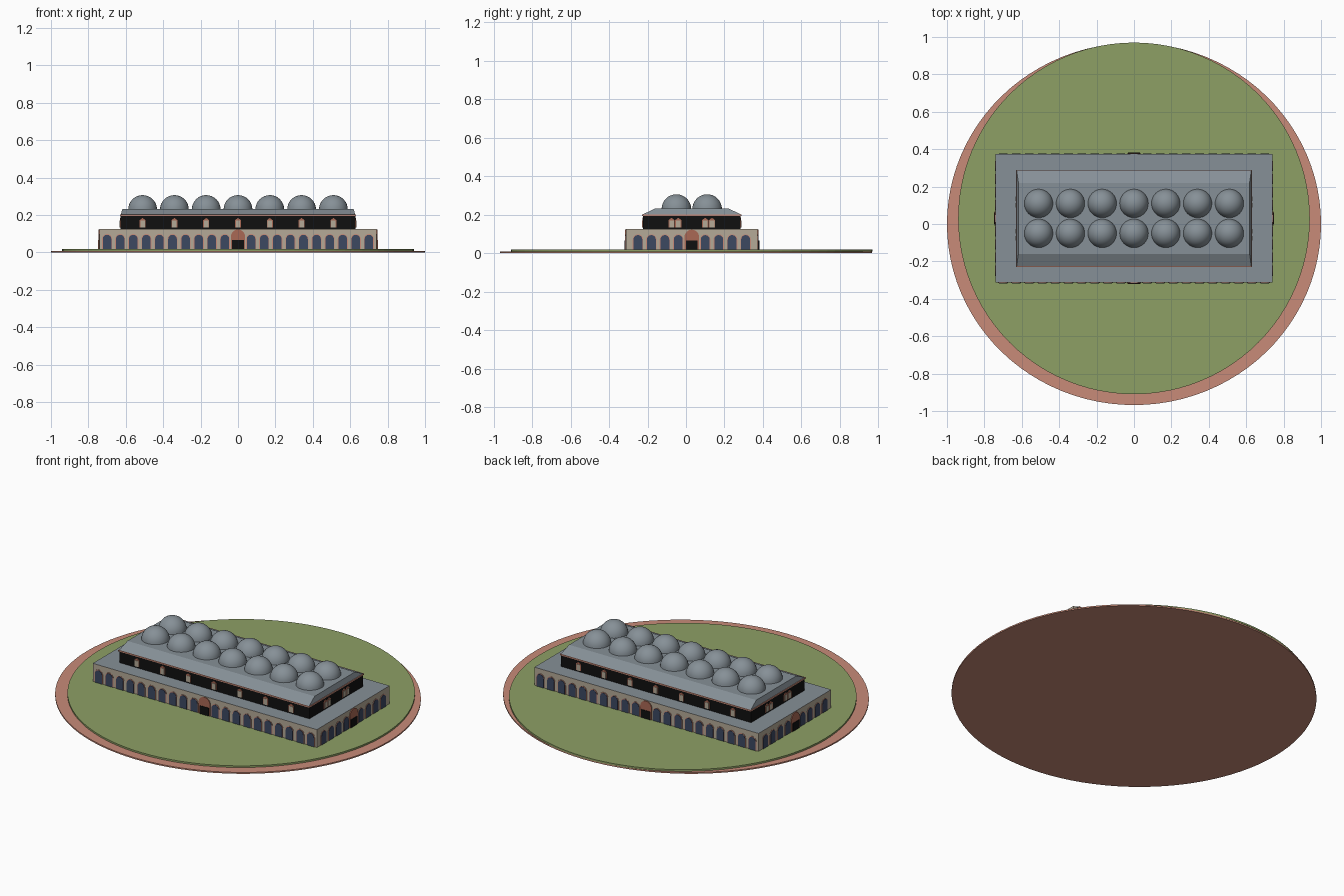
import bpy, bmesh, math
from mathutils import Matrix, Vector

if "Cube" in bpy.data.objects:
    bpy.data.objects.remove(bpy.data.objects["Cube"])


def material(name, rgb):
    m = bpy.data.materials.new(name)
    m.diffuse_color = (*rgb, 1)
    m.use_nodes = True
    m.node_tree.nodes["Principled BSDF"].inputs["Base Color"].default_value = m.diffuse_color
    return m


TERRACOTTA = material("terracotta", (0.58, 0.26, 0.19))
GREEN = material("grass_green", (0.27, 0.35, 0.13))
GREY = material("roof_grey", (0.24, 0.28, 0.31))
BEIGE = material("stone_beige", (0.46, 0.40, 0.31))
BLUE = material("window_blue", (0.045, 0.065, 0.12))
BLACK = material("black", (0.005, 0.005, 0.005))
BRICK = material("brick_red", (0.40, 0.14, 0.09))

CY = 0.03  # the building sits slightly behind the middle


def finish(name, bm, *mats):
    bmesh.ops.recalc_face_normals(bm, faces=bm.faces)
    me = bpy.data.meshes.new(name)
    bm.to_mesh(me)
    bm.free()
    for m in mats:
        me.materials.append(m)
    ob = bpy.data.objects.new(name, me)
    bpy.context.collection.objects.link(ob)
    return ob


def prism(bm, outline, depth):
    """Extrude a closed outline of 3D points along a vector."""
    face = bm.faces.new([bm.verts.new(p) for p in outline])
    ext = bmesh.ops.extrude_face_region(bm, geom=[face])
    verts = [v for v in ext["geom"] if isinstance(v, bmesh.types.BMVert)]
    bmesh.ops.translate(bm, verts=verts, vec=depth)
    if face.is_valid is False or len(bm.faces) == 0:
        return
    return face


def disc(name, cy, rx, ry, z0, z1, mat):
    bm = bmesh.new()
    n = 96
    ring = [(rx * math.cos(2 * math.pi * i / n), cy + ry * math.sin(2 * math.pi * i / n), z0)
            for i in range(n)]
    prism(bm, ring, Vector((0, 0, z1 - z0)))
    return finish(name, bm, mat)


def frustum(name, hx, hy, z0, z1, mats, tx=None, ty=None):
    """Block centred on the building, optionally narrower on top."""
    tx, ty = tx or hx, ty or hy
    bm = bmesh.new()
    bmesh.ops.create_cube(bm, size=2)
    for v in bm.verts:
        top = v.co.z > 0
        v.co = ((tx if top else hx) * v.co.x, (ty if top else hy) * v.co.y + CY, z1 if top else z0)
    for f in bm.faces:
        if len(mats) > 1 and f.calc_center_median().z > z1 - 0.001:
            f.material_index = 1
    return finish(name, bm, *mats)


def arch(w, z0, z1, steps=8):
    """Round-headed outline in the local x-z plane."""
    r = w / 2
    pts = [(-r, z0), (r, z0)]
    pts += [(r * math.cos(math.pi * i / steps), z1 - r + r * math.sin(math.pi * i / steps))
            for i in range(steps + 1)]
    return pts


def rect(w, z0, z1):
    return [(-w / 2, z0), (w / 2, z0), (w / 2, z1), (-w / 2, z1)]


def gable(w, z0, z1):
    return [(-w / 2, z0), (w / 2, z0), (w / 2, z1 - 0.012), (0, z1), (-w / 2, z1 - 0.012)]


def plates(name, outline, long_pos, short_pos, hx, hy, thick, mat):
    """Repeat a thin wall plate on all four sides of a block."""
    bm = bmesh.new()
    for k in range(4):
        rot = Matrix.Rotation(k * math.pi / 2, 4, 'Z')
        wall, pos = (hy, long_pos) if k % 2 == 0 else (hx, short_pos)
        shift = Vector((0, CY, 0))
        for p in pos:
            pts = [rot @ Vector((x + p, -wall + 0.002, z)) + shift for x, z in outline]
            prism(bm, pts, rot @ Vector((0, -thick - 0.002, 0)))
    return finish(name, bm, mat)


# Ground: paved base and lawn
disc("paved_base", 0.0, 1.0, 0.968, 0.0, 0.008, TERRACOTTA)
disc("lawn", CY, 0.94, 0.94, 0.008, 0.018, GREEN)

# Lower storey with flat roof
HX, HY = 0.74, 0.343
frustum("lower_storey", HX, HY, 0.018, 0.125, [BEIGE, GREY])

# Arcade windows with terracotta surrounds, leaving the middle for the doors
STEP = 0.07
long_side = [s * STEP * i for i in range(1, 11) for s in (-1, 1)]
short_side = [s * STEP * i for i in range(1, 5) for s in (-1, 1)]
plates("arch_surrounds", arch(0.054, 0.018, 0.098), long_side, short_side, HX, HY, 0.002, TERRACOTTA)
plates("arch_windows", arch(0.046, 0.018, 0.094), long_side, short_side, HX, HY, 0.004, BLUE)

# Arched doors in the middle of each side
plates("door_arches", arch(0.076, 0.018, 0.122, 12), [0], [0], HX, HY, 0.005, BRICK)
plates("door_openings", rect(0.062, 0.018, 0.066), [0], [0], HX, HY, 0.008, BLACK)

# Dark upper storey
UX, UY = 0.63, 0.255
frustum("upper_storey", UX - 0.002, UY - 0.002, 0.125, 0.194, [BLACK])
frustum("eaves_trim", UX + 0.001, UY + 0.004, 0.194, 0.201, [TERRACOTTA])

# Small windows of the upper storey
BAY = 0.17
bays = [BAY * i for i in range(-3, 4)]
pairs = [-0.105, -0.07, 0.07, 0.105]
plates("small_window_surrounds", gable(0.032, 0.134, 0.184), bays, pairs, UX, UY, 0.002, BRICK)
plates("small_windows", rect(0.024, 0.134, 0.17), bays, pairs, UX, UY, 0.004, BEIGE)

# Sloped roof
frustum("sloped_roof", UX - 0.003, UY, 0.201, 0.233, [GREY], UX - 0.012, 0.19)

# Two rows of domes
bm = bmesh.new()
for x in bays:
    for y in (-0.08, 0.08):
        bmesh.ops.create_uvsphere(bm, u_segments=32, v_segments=16, radius=0.077,
                                  matrix=Matrix.Translation((x, CY + y, 0.229)))
low = [v for v in bm.verts if v.co.z < 0.228]
bmesh.ops.delete(bm, geom=low, context='VERTS')
domes = finish("domes", bm, GREY)
for p in domes.data.polygons:
    p.use_smooth = True
